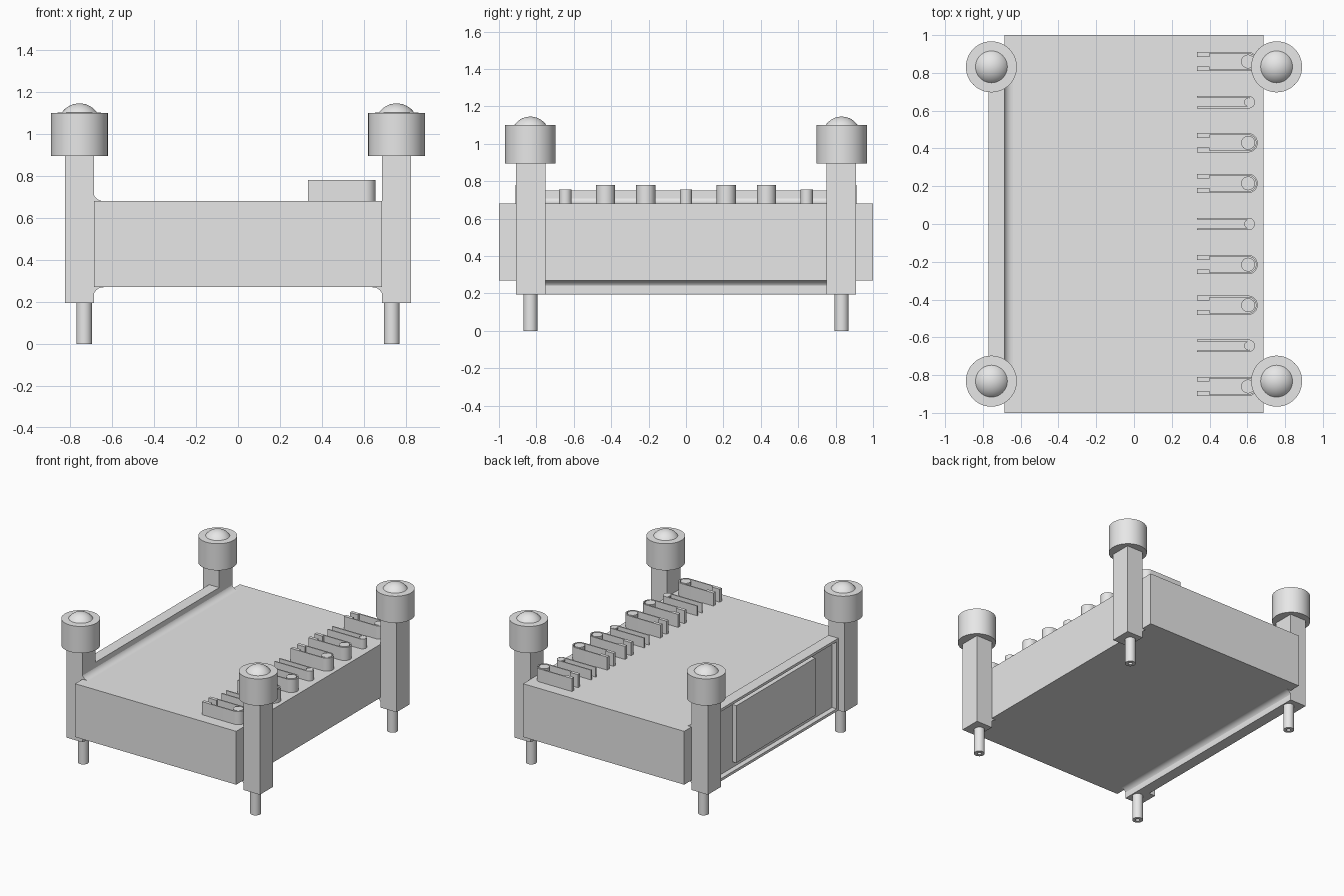
import bpy, bmesh, math

cube = bpy.data.objects.get("Cube")
if cube:
    bpy.data.objects.remove(cube)

GREY = bpy.data.materials.new("plain_grey")
GREY.use_nodes = True
GREY.diffuse_color = (0.8, 0.8, 0.8, 1)
GREY.node_tree.nodes["Principled BSDF"].inputs["Base Color"].default_value = (0.8, 0.8, 0.8, 1)


def finish(name, bm, smooth=False):
    bmesh.ops.recalc_face_normals(bm, faces=bm.faces)
    mesh = bpy.data.meshes.new(name)
    bm.to_mesh(mesh)
    bm.free()
    mesh.materials.append(GREY)
    obj = bpy.data.objects.new(name, mesh)
    bpy.context.collection.objects.link(obj)
    if smooth:
        bpy.ops.object.select_all(action='DESELECT')
        obj.select_set(True)
        bpy.context.view_layer.objects.active = obj
        bpy.ops.object.shade_smooth_by_angle(angle=math.radians(35))
    return obj


def box(name, x, y, z):
    bm = bmesh.new()
    bmesh.ops.create_cube(bm, size=1)
    for v in bm.verts:
        v.co = [r[0] + (c + 0.5) * (r[1] - r[0]) for r, c in zip((x, y, z), v.co)]
    return finish(name, bm)


def prism(name, points, place, start, end, smooth=True):
    """Extrude an outline; place(a, b, depth) maps it into space."""
    bm = bmesh.new()
    low, high = ([bm.verts.new(place(a, b, d)) for a, b in points] for d in (start, end))
    bm.faces.new(low)
    bm.faces.new(high)
    n = len(points)
    for i in range(n):
        j = (i + 1) % n
        bm.faces.new((low[i], low[j], high[j], high[i]))
    return finish(name, bm, smooth)


def lathe(name, profile, x, y, sides=48):
    bm = bmesh.new()
    verts = [bm.verts.new((r, 0, z)) for r, z in profile]
    edges = [bm.edges.new(pair) for pair in zip(verts, verts[1:])]
    bmesh.ops.spin(bm, geom=verts + edges, cent=(0, 0, 0), axis=(0, 0, 1),
                   angle=math.tau, steps=sides)
    bmesh.ops.remove_doubles(bm, verts=bm.verts, dist=0.0005)
    bmesh.ops.translate(bm, verts=bm.verts, vec=(x, y, 0))
    return finish(name, bm, True)


def arc(cx, cy, r, a0, a1, n):
    return [(cx + r * math.cos(math.radians(a0 + (a1 - a0) * i / n)),
             cy + r * math.sin(math.radians(a0 + (a1 - a0) * i / n))) for i in range(n + 1)]


def fillet(name, side, z, up, y0, y1):
    """Concave fillet between the bed body and an upright."""
    r = 0.05
    outline = [(0, 0)] + arc(r, r, r, 270, 180, 8)
    prism(name, outline, lambda a, b, d: (side * (0.69 - a), d, z + up * b), y0, y1)


# Main body
TOP, BOTTOM = 0.68, 0.27
box("bed_body", (-0.685, 0.685), (-1, 1), (BOTTOM, TOP))

# Corner posts with feet and domed caps
dome_r = 0.103
dome = [(dome_r * math.sin(math.radians(a)), 1.145 - dome_r + dome_r * math.cos(math.radians(a)))
        for a in range(55, -1, -5)]
cap = [(0, 0.895), (0.135, 0.895), (0.135, 1.1)] + dome
foot = [(0, 0.04), (0.015, 0.04), (0.015, 0), (0.038, 0), (0.038, 0.2)]
for sx, side in ((-1, "right"), (1, "left")):
    for sy, end in ((-1, "front"), (1, "back")):
        tag = f"{end}_{side}"
        y0, y1 = sorted((sy * 0.75, sy * 0.91))
        x0, x1 = sorted((sx * 0.685, sx * 0.823))
        box("post_" + tag, (x0, x1), (y0, y1), (0.195, 0.9))
        lathe("post_cap_" + tag, cap, sx * 0.755, sy * 0.832)
        lathe("foot_" + tag, foot, sx * 0.732, sy * 0.832, 32)
        fillet("post_fillet_lower_" + tag, sx, BOTTOM, -1, y0, y1)
        if sx < 0:
            fillet("post_fillet_upper_" + tag, sx, TOP, 1, y0, y1)

# End board: back plate, rim and raised centre panel
box("board_plate", (-0.73, -0.685), (-0.75, 0.75), (0.195, 0.75))
for z0, z1, name in ((0.195, 0.215, "lower"), (0.73, 0.75, "upper")):
    box("board_rim_" + name, (-0.77, -0.73), (-0.75, 0.75), (z0, z1))
for s, name in ((-1, "front"), (1, "back")):
    y0, y1 = sorted((s * 0.73, s * 0.75))
    box("board_rim_" + name, (-0.77, -0.73), (y0, y1), (0.215, 0.73))
box("board_panel", (-0.765, -0.73), (-0.48, 0.48), (0.26, 0.7))
fillet("board_fillet_upper", -1, TOP, 1, -0.75, 0.75)
fillet("board_fillet_lower", -1, BOTTOM, -1, -0.75, 0.75)

# Row of clips, each a U-shaped strap around a pin
for i in range(9):
    y = (i - 4) * 0.215
    small = i % 3 == 1
    r, tip, height, pin = (0.033, 0.64, 0.755, 0.024) if small else (0.051, 0.655, 0.78, 0.037)
    wall = 0.009
    cx = tip - r
    outline = [(0.333, -r)] + arc(cx, 0, r, -90, 90, 16) + [(0.333, r)]
    if small:
        inner = [(0.333, r - wall)]
    else:
        inner = [(0.333, r - 0.026), (0.4, r - 0.026), (0.4, r - wall)]
    outline += inner + arc(cx, 0, r - wall, 90, -90, 16)
    outline += [(a, -b) for a, b in reversed(inner)]
    prism(f"clip_strap_{i + 1}", outline, lambda a, b, d, y=y: (a, y + b, d), TOP - 0.005, height)
    lathe(f"clip_pin_{i + 1}", [(0, TOP), (pin, TOP), (pin, height), (0, height)], cx, y, 16)
